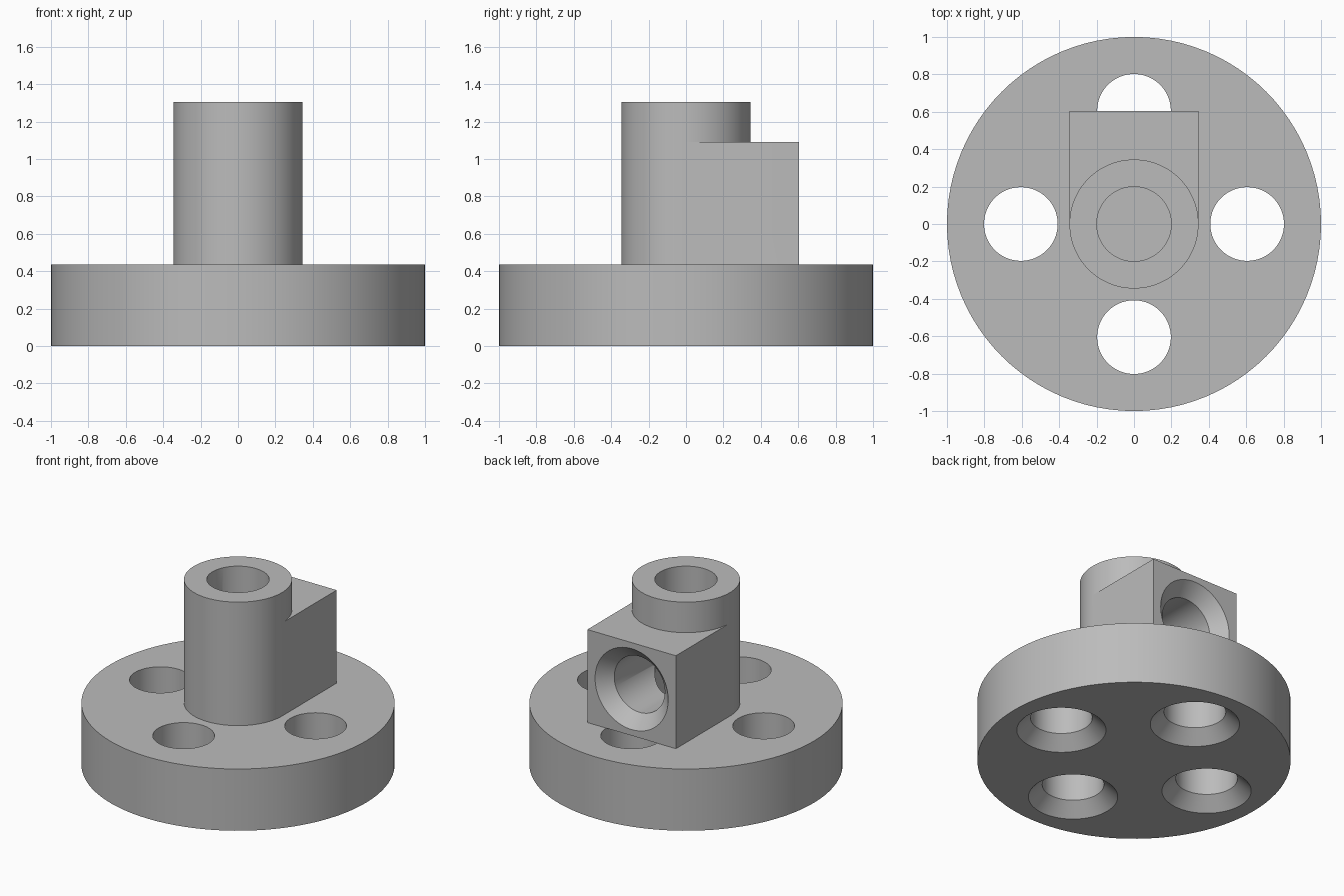
import bpy, bmesh, math
from mathutils import Matrix, Vector

SEGMENTS = 96
BASE_TOP, BLOCK_TOP, TOWER_TOP = 0.435, 1.09, 1.305
TOWER_R, HOLE_R, SINK_R = 0.345, 0.197, 0.285
HOLE_DIST = 0.605

if "Cube" in bpy.data.objects:
    bpy.data.objects.remove(bpy.data.objects["Cube"], do_unlink=True)

grey = bpy.data.materials.new("plain grey")
grey.use_nodes = True
grey.diffuse_color = (0.5, 0.5, 0.5, 1)
grey.node_tree.nodes["Principled BSDF"].inputs["Base Color"].default_value = (0.5, 0.5, 0.5, 1)


def make_object(name, bm):
    bmesh.ops.recalc_face_normals(bm, faces=bm.faces)
    mesh = bpy.data.meshes.new(name)
    bm.to_mesh(mesh)
    bm.free()
    mesh.materials.append(grey)
    obj = bpy.data.objects.new(name, mesh)
    bpy.context.collection.objects.link(obj)
    return obj


def turned(name, profile, matrix=Matrix()):
    """Solid of revolution about z from (radius, height) points, with flat ends."""
    bm = bmesh.new()
    rings = []
    for r, z in profile:
        angles = [math.tau * i / SEGMENTS for i in range(SEGMENTS)]
        rings.append([bm.verts.new((r * math.cos(a), r * math.sin(a), z)) for a in angles])
    for low, high in zip(rings, rings[1:]):
        for i in range(SEGMENTS):
            j = (i + 1) % SEGMENTS
            bm.faces.new((low[i], low[j], high[j], high[i]))
    bm.faces.new(rings[0])
    bm.faces.new(rings[-1])
    bm.transform(matrix)
    return make_object(name, bm)


def box(name, low, high):
    bm = bmesh.new()
    bmesh.ops.create_cube(bm, size=1)
    low, high = Vector(low), Vector(high)
    bm.transform(Matrix.Translation((low + high) / 2) @ Matrix.Diagonal((*(high - low), 1)))
    return make_object(name, bm)


def combine(target, tool, operation):
    """Apply one boolean and discard the tool."""
    mod = target.modifiers.new(operation, 'BOOLEAN')
    mod.operation, mod.object, mod.solver = operation, tool, 'EXACT'
    bpy.ops.object.select_all(action='DESELECT')
    bpy.context.view_layer.objects.active = target
    target.select_set(True)
    bpy.ops.object.modifier_apply(modifier=mod.name)
    bpy.data.objects.remove(tool, do_unlink=True)


def countersunk_drill(name, length, matrix):
    extra = 0.02
    profile = [(SINK_R + extra, -extra), (HOLE_R, SINK_R - HOLE_R), (HOLE_R, length)]
    return turned(name, profile, matrix)


# Round base with four holes countersunk from below
body = turned("flanged_body", [(1, 0), (1, BASE_TOP)])
for k in range(4):
    spot = Matrix.Rotation(k * math.pi / 2, 4, 'Z') @ Matrix.Translation((HOLE_DIST, 0, 0))
    combine(body, countersunk_drill("flange_drill", BASE_TOP + 0.1, spot), 'DIFFERENCE')

# Central tower and the square block behind it
tower = turned("tower", [(TOWER_R, BASE_TOP), (TOWER_R, TOWER_TOP)])
block = box("side_block", (-TOWER_R, 0, BASE_TOP), (TOWER_R, HOLE_DIST, BLOCK_TOP))
combine(tower, block, 'UNION')
combine(body, tower, 'UNION')

# Vertical through bore
bore = turned("centre_drill", [(HOLE_R + 0.002, -0.1), (HOLE_R + 0.002, TOWER_TOP + 0.1)])
combine(body, bore, 'DIFFERENCE')

# Countersunk port from the back of the block into the bore
port = Matrix.Translation((0, HOLE_DIST, (BASE_TOP + BLOCK_TOP) / 2)) @ Matrix.Rotation(math.pi / 2, 4, 'X')
combine(body, countersunk_drill("port_drill", HOLE_DIST, port), 'DIFFERENCE')

bpy.ops.object.select_all(action='DESELECT')
body.select_set(True)
bpy.context.view_layer.objects.active = body
bpy.ops.object.shade_smooth_by_angle(angle=math.radians(30))
